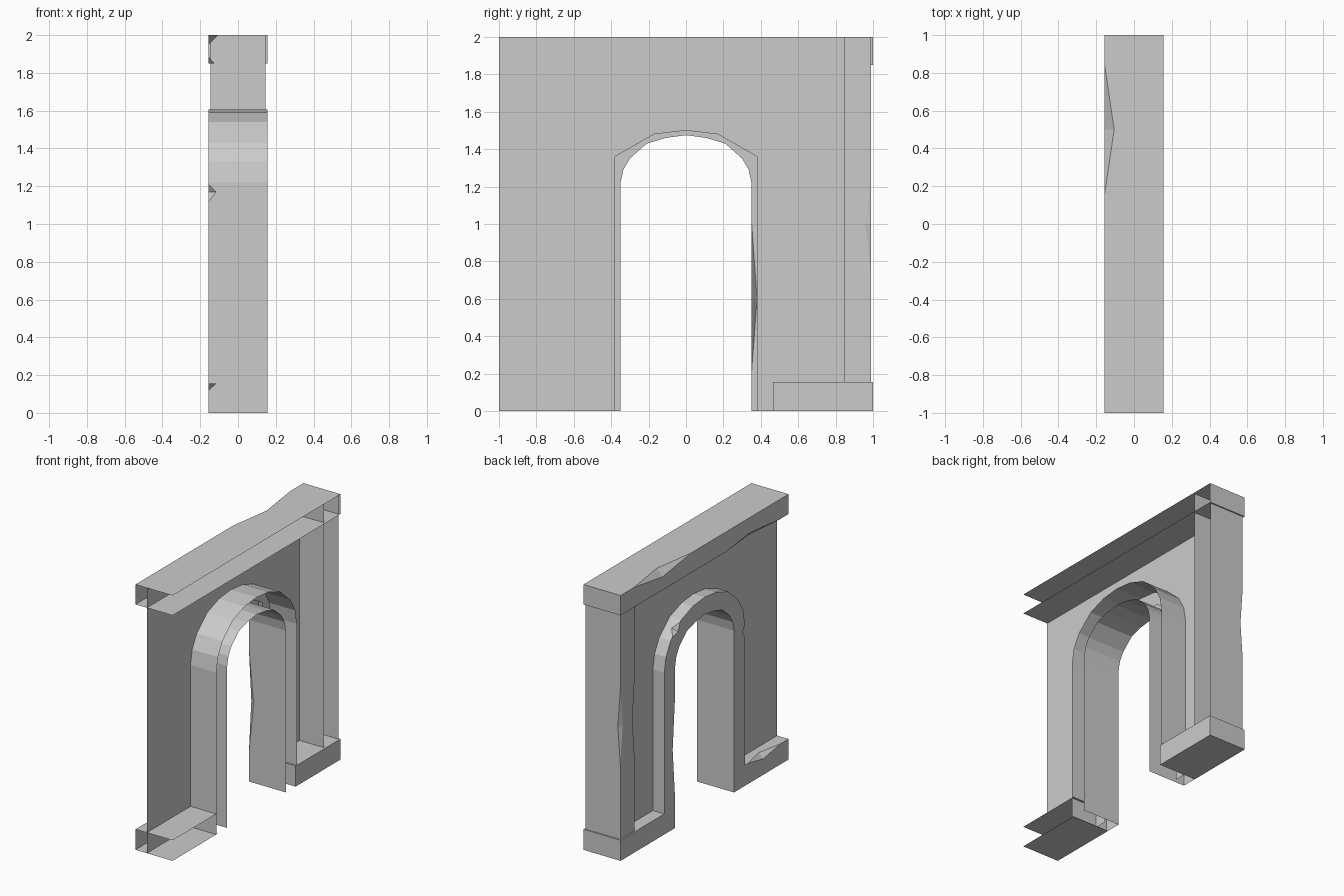
import bpy, bmesh
from mathutils import Vector

cube = bpy.data.objects.get("Cube")
if cube:
    bpy.data.objects.remove(cube, do_unlink=True)

stone = bpy.data.materials.new("grey_stone")
stone.use_nodes = True
GREY = (0.6, 0.6, 0.6, 1)
stone.diffuse_color = GREY
stone.node_tree.nodes["Principled BSDF"].inputs["Base Color"].default_value = GREY

OUT, BACK = -0.155, 0.155      # outer face and open rear of the wall


def chip(bm, a, b, m1, m2):
    """Break a notch out of the straight edge a-b; m1 and m2 lie on its two faces."""
    a, b, m1, m2 = map(Vector, (a, b, m1, m2))

    def on(e, p):
        u, v = e.verts[0].co, e.verts[1].co
        return abs((u - p).length + (p - v).length - (u - v).length) < 1e-5

    ends = []
    for p in (a, b):
        edge = next(e for e in bm.edges if on(e, p) and len(e.link_faces) == 2)
        _, vert = bmesh.utils.edge_split(edge, edge.verts[0], 0.5)
        vert.co = p
        ends.append(vert)
    edge = bm.edges.get(ends)
    mids = [bm.verts.new(m1), bm.verts.new(m2)]
    loops = []
    for f in edge.link_faces:
        f.normal_update()
        mid = min(mids, key=lambda v: abs(f.normal.dot(v.co - a)))
        vs = list(f.verts)
        i = next(i for i in range(len(vs)) if {vs[i - 1], vs[i]} == set(ends))
        loops.append(vs[:i] + [mid] + vs[i:])
    bm.edges.remove(edge)
    for vs in loops:
        bm.faces.new(vs)
    for v in ends:
        bm.faces.new((v, mids[0], mids[1]))


def finish(name, bm, chips=()):
    for c in chips:
        chip(bm, *c)
    bmesh.ops.recalc_face_normals(bm, faces=bm.faces[:])
    mesh = bpy.data.meshes.new(name)
    bm.to_mesh(mesh)
    bm.free()
    mesh.materials.append(stone)
    obj = bpy.data.objects.new(name, mesh)
    bpy.context.collection.objects.link(obj)


def open_box(name, lo, hi, open_sides, chips=()):
    """Box without the faces that point along open_sides."""
    lo, hi = Vector(lo), Vector(hi)
    bm = bmesh.new()
    bmesh.ops.create_cube(bm, size=1)
    bm.normal_update()
    gone = [f for f in bm.faces if any(f.normal.dot(Vector(s)) > 0.9 for s in open_sides)]
    bmesh.ops.delete(bm, geom=gone, context='FACES_ONLY')
    for v in bm.verts:
        v.co = [(l + h) / 2 + c * (h - l) for l, h, c in zip(lo, hi, v.co)]
    finish(name, bm, chips)


def arch_line(half):
    """Full arch outline in (y, z) from its left half, foot to crown."""
    return [(-y, z) for y, z in half] + [(y, z) for y, z in reversed(half[:-1])]


REAR, FRONT, UP, DOWN = (1, 0, 0), (0, -1, 0), (0, 0, 1), (0, 0, -1)

# Top beam and base blocks
open_box("top_beam", (OUT, -1, 1.85), (BACK, 1, 2), [REAR, FRONT], [
    ((OUT, 0.84, 2), (OUT, 0.16, 2), (-0.105, 0.5, 2), (OUT, 0.5, 1.95)),
    ((OUT, -0.25, 1.85), (OUT, -0.9, 1.85), (-0.125, -0.55, 1.85), (OUT, -0.55, 1.885))])
open_box("front_base", (OUT, -1, 0), (BACK, -0.465, 0.155), [REAR, FRONT, (0, 1, 0)], [
    ((OUT, -0.9, 0.155), (OUT, -0.52, 0.155), (-0.115, -0.7, 0.155), (OUT, -0.7, 0.12))])
open_box("back_base", (OUT, 0.465, 0), (BACK, 1, 0.155), [])

# End pillar, worn on both outer corners
P = -0.145
open_box("end_pillar", (P, 0.82, 0), (-P, 0.99, 2), [REAR, UP, DOWN], [
    ((P, 0.99, 0.72), (P, 0.99, 1.28), (-0.125, 0.99, 1), (P, 0.96, 1)),
    ((P, 0.82, 0.7), (P, 0.82, 1.3), (-0.125, 0.82, 1), (P, 0.845, 1))])

# Recessed wall panel with a doorway
hole = arch_line([(0.38, 0), (0.38, 1.36), (0.17, 1.48), (0, 1.5)])
bm = bmesh.new()
bm.faces.new([bm.verts.new((-0.06, y, z))
              for y, z in [(-1, 0)] + hole + [(0.85, 0), (0.85, 2), (-1, 2)]])
finish("wall_panel", bm)

# Arch surround: face ring plus its inner and outer linings
inner = arch_line([(0.35, 0), (0.35, 1.22), (0.335, 1.29), (0.3, 1.35),
                   (0.21, 1.43), (0.11, 1.46), (0, 1.475)])
outer = arch_line([(0.48, 0), (0.48, 1.22), (0.46, 1.33), (0.405, 1.43),
                   (0.28, 1.54), (0.14, 1.59), (0, 1.605)])
bm = bmesh.new()
rows = [[bm.verts.new((x, y, z)) for y, z in line]
        for line, x in ((inner, BACK), (inner, OUT), (outer, OUT), (outer, BACK))]
for r, s in zip(rows, rows[1:]):
    for i in range(len(r) - 1):
        bm.faces.new((r[i], r[i + 1], s[i + 1], s[i]))


def along(t):
    """Point on the outer edge of the haunch segment."""
    return Vector((OUT, 0.405, 1.43)).lerp(Vector((OUT, 0.28, 1.54)), t)


finish("arch_surround", bm, [
    ((OUT, 0.35, 0.2), (OUT, 0.35, 1.02), (-0.115, 0.35, 0.6), (OUT, 0.38, 0.6)),
    ((OUT, -0.48, 1.12), (OUT, -0.48, 1.21), (-0.115, -0.48, 1.17), (OUT, -0.45, 1.17)),
    (along(0.2), along(0.9), along(0.55) + Vector((0.04, 0, 0)),
     along(0.55) + Vector((0, -0.02, -0.025)))])
